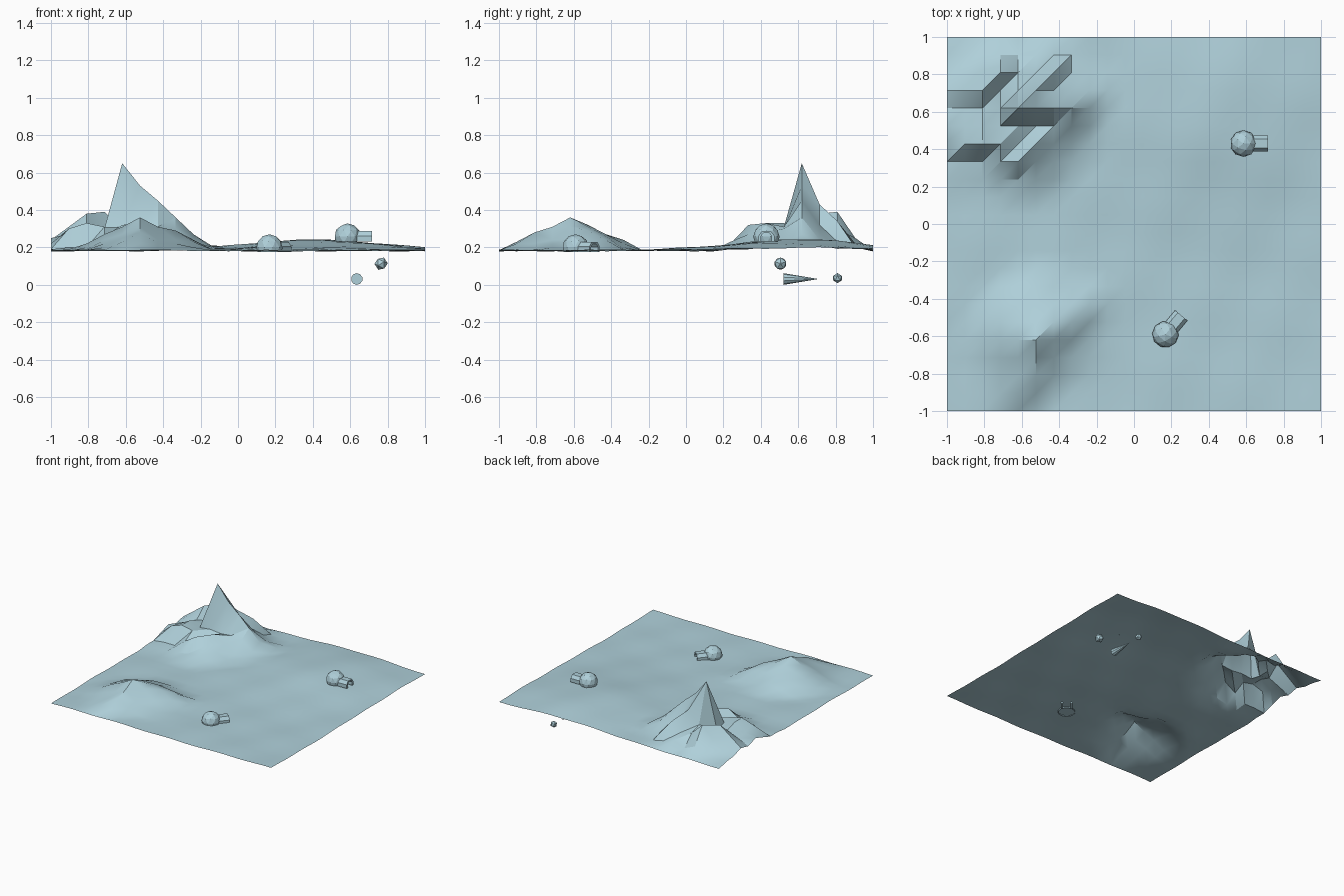
import bpy, bmesh, math
from mathutils import Matrix, Vector

cube = bpy.data.objects.get("Cube")
if cube:
    bpy.data.objects.remove(cube, do_unlink=True)

ice = bpy.data.materials.new("pale_ice_blue")
ice.use_nodes = True
ICE = (0.43, 0.63, 0.70, 1)
ice.diffuse_color = ICE
ice.node_tree.nodes["Principled BSDF"].inputs["Base Color"].default_value = ICE


def finish(name, bm, matrix=None, smooth_angle=None):
    """Turn a bmesh into a named, coloured object."""
    mesh = bpy.data.meshes.new(name)
    bm.to_mesh(mesh)
    bm.free()
    obj = bpy.data.objects.new(name, mesh)
    bpy.context.collection.objects.link(obj)
    mesh.materials.append(ice)
    if matrix:
        obj.matrix_world = matrix
    if smooth_angle:
        bpy.ops.object.select_all(action='DESELECT')
        obj.select_set(True)
        bpy.context.view_layer.objects.active = obj
        bpy.ops.object.shade_smooth_by_angle(angle=math.radians(smooth_angle))
    return obj


# Snow field: a 21 x 21 cell height grid, heights in hundredths
N = 21
tall_mountain = (0, 13, [
    [19, 19, 19, 20, 22, 23, 21, 19, 19, 19],
    [19, 20, 20, 26, 32, 27, 24, 21, 19, 19],
    [22, 30, 33, 31, 27, 33, 28, 22, 21, 19],
    [25, 27, 33, 30, 31, 30, 31, 30, 23, 20],
    [22, 26, 30, 28, 65, 53, 45, 36, 27, 20],
    [24, 31, 38, 28, 33, 43, 32, 28, 24, 21],
    [21, 24, 30, 39, 30, 28, 34, 23, 20, 19],
    [20, 20, 22, 25, 21, 25, 22, 20, 19, 19]])
low_mountain = (1, 1, [
    [18, 18, 20, 23, 22, 19, 18, 18, 18],
    [18, 19, 22, 25, 28, 22, 19, 18, 18],
    [18, 20, 24, 27, 31, 24, 22, 20, 18],
    [19, 22, 27, 31, 36, 31, 24, 20, 18],
    [18, 21, 26, 29, 32, 31, 29, 23, 19],
    [18, 19, 24, 26, 27, 27, 26, 24, 19],
    [18, 18, 19, 22, 24, 22, 20, 19, 18]])


def ground(x, y):
    """Gently rolling snow with one broad rise at the back left."""
    rise = 0.06 * math.exp(-((x - 0.42) / 0.5) ** 2 - ((y - 0.6) / 0.5) ** 2)
    ripple = 0.005 * math.sin(9 * x + 4 * y) * math.cos(5 * x - 11 * y)
    return 0.183 + rise + ripple


def height(i, j):
    h = ground(2 * i / N - 1, 2 * j / N - 1)
    for i0, j0, rows in (tall_mountain, low_mountain):
        if 0 <= j - j0 < len(rows) and 0 <= i - i0 < len(rows[0]):
            h = max(h, rows[j - j0][i - i0] / 100)
    return h


bm = bmesh.new()
grid = [[bm.verts.new((2 * i / N - 1, 2 * j / N - 1, height(i, j)))
         for i in range(N + 1)] for j in range(N + 1)]
for j in range(N):
    for i in range(N):
        a, b = grid[j][i], grid[j][i + 1]
        c, d = grid[j + 1][i + 1], grid[j + 1][i]
        bm.faces.new((a, b, c))
        bm.faces.new((a, c, d))
finish("snow_terrain", bm, smooth_angle=30)


# Snow huts: a faceted dome with an open arched tunnel
def hut(name, x, y, z, turn):
    place = Matrix.Translation((x, y, z)) @ Matrix.Rotation(math.radians(turn), 4, 'Z')
    bm = bmesh.new()
    bmesh.ops.create_icosphere(bm, subdivisions=2, radius=0.071)
    bmesh.ops.bisect_plane(bm, geom=bm.verts[:] + bm.edges[:] + bm.faces[:],
                           plane_co=(0, 0, -0.025), plane_no=(0, 0, -1), clear_outer=True)
    finish(name + "_dome", bm, place)

    outer = [(-.043, -.025), (-.043, .005), (-.024, .03),
             (.024, .03), (.043, .005), (.043, -.025)]
    inner = [(y * 0.65, z * 0.65 if z > 0 else z) for y, z in outer]
    bm = bmesh.new()
    rings = [[bm.verts.new((px, py, pz)) for py, pz in outer + inner[::-1]]
             for px in (0.05, 0.132)]
    n = len(rings[0])
    for k in range(n):
        m = (k + 1) % n
        bm.faces.new((rings[0][k], rings[0][m], rings[1][m], rings[1][k]))
    for ring in rings:
        for k in range(5):
            bm.faces.new((ring[k], ring[k + 1], ring[n - 2 - k], ring[n - 1 - k]))
    bmesh.ops.recalc_face_normals(bm, faces=bm.faces[:])
    finish(name + "_tunnel", bm, place)


hut("back_hut", 0.585, 0.43, 0.257, 0)
hut("front_hut", 0.168, -0.59, 0.199, 50)

# Small pieces under the snow: two faceted stones and a cone pointing back
for name, pos, r, turn in (("upper_stone", (0.765, 0.505, 0.113), 0.036, 25),
                           ("lower_stone", (0.635, 0.81, 0.036), 0.027, 0)):
    bm = bmesh.new()
    bmesh.ops.create_icosphere(bm, subdivisions=1, radius=r)
    finish(name, bm, Matrix.Translation(pos) @ Matrix.Rotation(math.radians(turn), 4, 'Y'))

bm = bmesh.new()
bmesh.ops.create_cone(bm, cap_ends=True, segments=10, radius1=0.031, radius2=0, depth=0.185)
bmesh.ops.remove_doubles(bm, verts=bm.verts[:], dist=1e-5)
finish("buried_cone", bm, Matrix.Translation((0.635, 0.615, 0.031))
       @ Matrix.Rotation(math.radians(-90), 4, 'X'))
